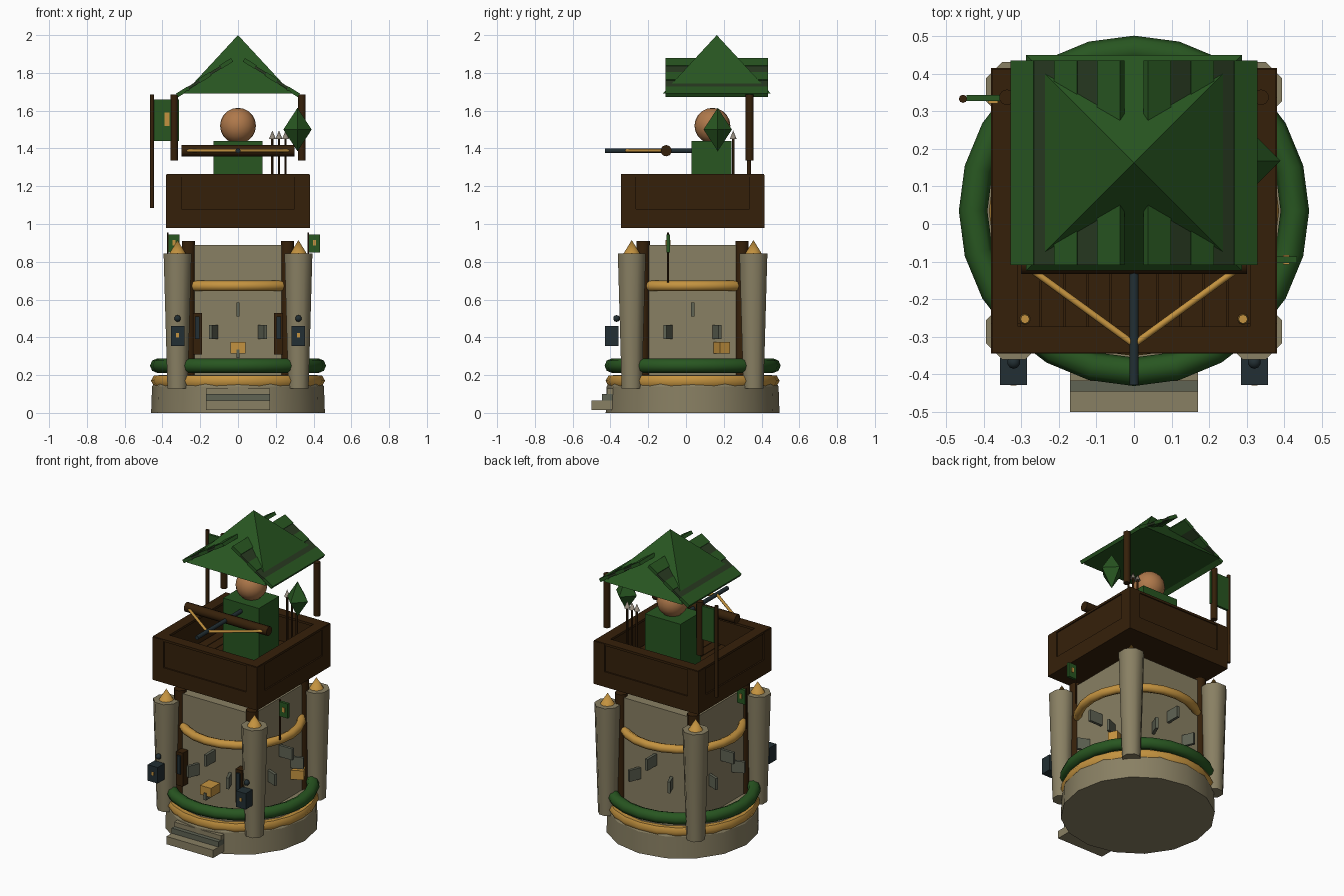
import bpy, math
from mathutils import Vector

if "Cube" in bpy.data.objects:
    bpy.data.objects.remove(bpy.data.objects["Cube"])

CY = 0.035  # tower axis in y


def mat(name, r, g, b):
    m = bpy.data.materials.new(name)
    m.diffuse_color = (r, g, b, 1)
    m.use_nodes = True
    m.node_tree.nodes["Principled BSDF"].inputs["Base Color"].default_value = m.diffuse_color
    return m


STONE = mat("tan stone", .25, .215, .125)
DSTONE = mat("grey stone", .115, .125, .088)
GREEN = mat("green", .021, .093, .015)
DGREEN = mat("dark green", .021, .042, .015)
WOOD = mat("dark wood", .036, .0145, .003)
GOLD = mat("gold", .55, .29, .05)
SLATE = mat("slate", .016, .028, .033)
SKIN = mat("tan skin", .43, .19, .07)
STEEL = mat("pale steel", .3, .26, .21)


def finish(name, m, smooth=0):
    o = bpy.context.object
    o.name = name
    o.data.materials.append(m)
    if smooth:
        bpy.ops.object.shade_smooth_by_angle(angle=math.radians(smooth))
    return o


def box(name, m, x0, x1, y0, y1, z0, z1, rot=(0, 0, 0)):
    bpy.ops.mesh.primitive_cube_add(size=1, location=((x0+x1)/2, (y0+y1)/2, (z0+z1)/2), rotation=rot)
    bpy.context.object.scale = (x1-x0, y1-y0, z1-z0)
    return finish(name, m)


def cone(name, m, x, y, z0, z1, r0, r1, n=8, turn=0, smooth=50):
    bpy.ops.mesh.primitive_cone_add(vertices=n, radius1=r0, radius2=r1, depth=z1-z0,
                                    location=(x, y, (z0+z1)/2), rotation=(0, 0, math.radians(turn)))
    return finish(name, m, smooth)


def rod(name, m, a, b, r, n=10):
    a, b = Vector(a), Vector(b)
    bpy.ops.mesh.primitive_cylinder_add(vertices=n, radius=r, depth=(b-a).length, location=(a+b)/2,
                                        rotation=(b-a).to_track_quat('Z', 'Y').to_euler())
    return finish(name, m, 50)


def ring(name, m, z, major, minor, n=24, k=8):
    bpy.ops.mesh.primitive_torus_add(location=(0, CY, z), major_radius=major, minor_radius=minor,
                                     major_segments=n, minor_segments=k)
    return finish(name, m, 60)


def ball(name, m, x, y, z, r, n=20):
    bpy.ops.mesh.primitive_uv_sphere_add(segments=n, ring_count=n//2, radius=r, location=(x, y, z))
    return finish(name, m, 60)


def radial_box(name, m, deg, r, length, width, z0, z1):
    a = math.radians(deg)
    x, y = r*math.cos(a), CY + r*math.sin(a)
    box(name, m, x-length/2, x+length/2, y-width/2, y+width/2, z0, z1, (0, 0, a))


# stone base, square tower body and round bands
cone("base", STONE, 0, CY, 0, .14, .46, .455, 16, smooth=30)
cone("base_chamfer", STONE, 0, CY, .14, .2, .455, .42, 16, smooth=30)
box("tower_body", STONE, -.28, .28, CY-.28, CY+.28, .18, .89)
ring("base_gold_band", GOLD, .17, .43, .031, 24, 6)
ring("green_band", GREEN, .25, .428, .038)
ring("upper_gold_band", GOLD, .672, .358, .028)

# front steps
box("lower_step", STONE, -.17, .17, -.5, -.36, .015, .066)
box("middle_step", DSTONE, -.17, .17, -.445, -.36, .066, .1)
box("top_step", STONE, -.17, .17, -.418, -.36, .1, .13)

# corner pillars, finials and wooden posts
for sx in (-1, 1):
    for sy in (-1, 1):
        px, py = sx*.32, CY + sy*.322
        cone("corner_pillar", STONE, px, py, .13, .845, .058, .08, 8, 22.5)
        cone("pillar_finial", GOLD, px, py, .84, .915, .046, 0, 12, 0, 60)
        cone("corner_post", WOOD, sx*.262, CY + sy*.262, .2, .91, .038, .038, 8, 22.5)

# protruding wall stones
for i in range(8):
    radial_box("wall_stone", DSTONE, 22.5 + 45*i, .34, .08, .018, .39, .465)
for i in range(4):
    radial_box("wall_stone_high", DSTONE, 90*i, .325, .1, .018, .51, .585)
radial_box("wall_stone_low", DSTONE, -90, .33, .1, .018, .29, .335)
radial_box("gold_stone_front", GOLD, -90, .325, .095, .08, .315, .375)
radial_box("gold_stone_right", GOLD, 27, .34, .08, .06, .315, .375)

for sx in (-1, 1):
    # wooden wall plaques
    x = sx*.215
    box("wall_plaque", WOOD, x-.024, x+.024, -.3, -.23, .31, .53)
    box("plaque_inlay", SLATE, x-.012, x+.012, -.31, -.29, .39, .51)
    # lanterns on the front pillars
    x = sx*.32
    box("lantern", SLATE, x-.036, x+.036, -.428, -.357, .355, .46)
    box("lantern_light", GOLD, x-.008, x+.008, -.43, -.427, .4, .422)
    ball("lantern_hook", SLATE, x, -.368, .5, .018, 10)
    # small side flags
    x = sx*.372
    rod("small_flag_pole", WOOD, (x, -.095, .69), (x, -.095, .955), .005, 6)
    box("small_flag", GREEN, x+.003, x+.062, -.104, -.086, .85, .945)
    box("small_flag_badge", GOLD, x+.025, x+.042, -.108, -.082, .885, .915)

# fighting platform
box("platform_slab", WOOD, -.38, .38, CY-.38, CY+.38, .98, 1.08)
for i in range(10):
    x = -.31 + i*.062
    box("floor_plank", WOOD, x+.002, x+.06, CY-.31, CY+.31, 1.08, 1.092)
for s in (-1, 1):
    y, x = CY + s*.343, s*.343
    box("platform_wall", WOOD, -.37, .37, y-.028, y+.028, 1.08, 1.258)
    box("platform_wall_side", WOOD, x-.028, x+.028, CY-.37, CY+.37, 1.08, 1.258)
    box("wall_cap", WOOD, -.378, .378, y-.035, y+.035, 1.25, 1.265)
    box("wall_cap_side", WOOD, x-.035, x+.035, CY-.378, CY+.378, 1.25, 1.265)
    for t in (-1, 1):
        cx, cy = s*.34, CY + t*.34
        box("platform_corner", WOOD, cx-.04, cx+.04, cy-.04, cy+.04, 1.08, 1.26)
    cone("floor_stud", GOLD, s*.29, -.253, 1.08, 1.12, .016, .012, 8)

# guard
box("guard_torso", GREEN, -.13, .13, .03, .242, 1.08, 1.44)
ball("guard_head", SKIN, 0, .14, 1.52, .095)

# crossbow
rod("crossbow_limb", WOOD, (-.3, -.105, 1.388), (.3, -.105, 1.388), .03)
rod("crossbow_stock", SLATE, (0, -.428, 1.388), (0, .05, 1.388), .013)
for s in (-1, 1):
    rod("bow_string", GOLD, (s*.275, -.12, 1.388), (0, -.32, 1.388), .009, 8)

# arrows
for x in (.182, .217, .252):
    rod("arrow_shaft", WOOD, (x, .25, 1.09), (x, .25, 1.455), .007, 6)
    cone("arrow_tip", STEEL, x, .25, 1.45, 1.495, .018, 0, 8)

# hanging crystal
cone("crystal_top", GREEN, .315, .168, 1.5, 1.615, .075, 0, 4, 0, 0)
cone("crystal_bottom", GREEN, .315, .168, 1.385, 1.5, 0, .075, 4, 0, 0)

# roof posts
for s in (-1, 1):
    cone("roof_post", WOOD, s*.338, .337, 1.335, 1.685, .021, .021, 10)

# roof pyramid with shingle rows on both side slopes
RY = .163
cone("roof_pyramid", GREEN, 0, RY, 1.69, 2.0, .287*math.sqrt(2), 0, 4, 45, 0)
for s in (-1, 1):
    for i in range(5):
        x = .292 - i*.0575
        z = 1.70 + i*.0375
        dark = i % 2
        h = .007 if dark else .011
        w = .036
        box("roof_shingles", DGREEN if dark else GREEN, s*x-w, s*x+w, RY-.272, RY+.272, z-h, z+h,
            (0, s*math.radians(32), 0))

# tall banner at the back left
rod("banner_pole", WOOD, (-.455, .333, 1.085), (-.455, .333, 1.685), .011, 8)
box("banner", GREEN, -.445, -.312, .327, .343, 1.44, 1.66)
box("banner_badge", GOLD, -.388, -.362, .32, .328, 1.52, 1.59)
